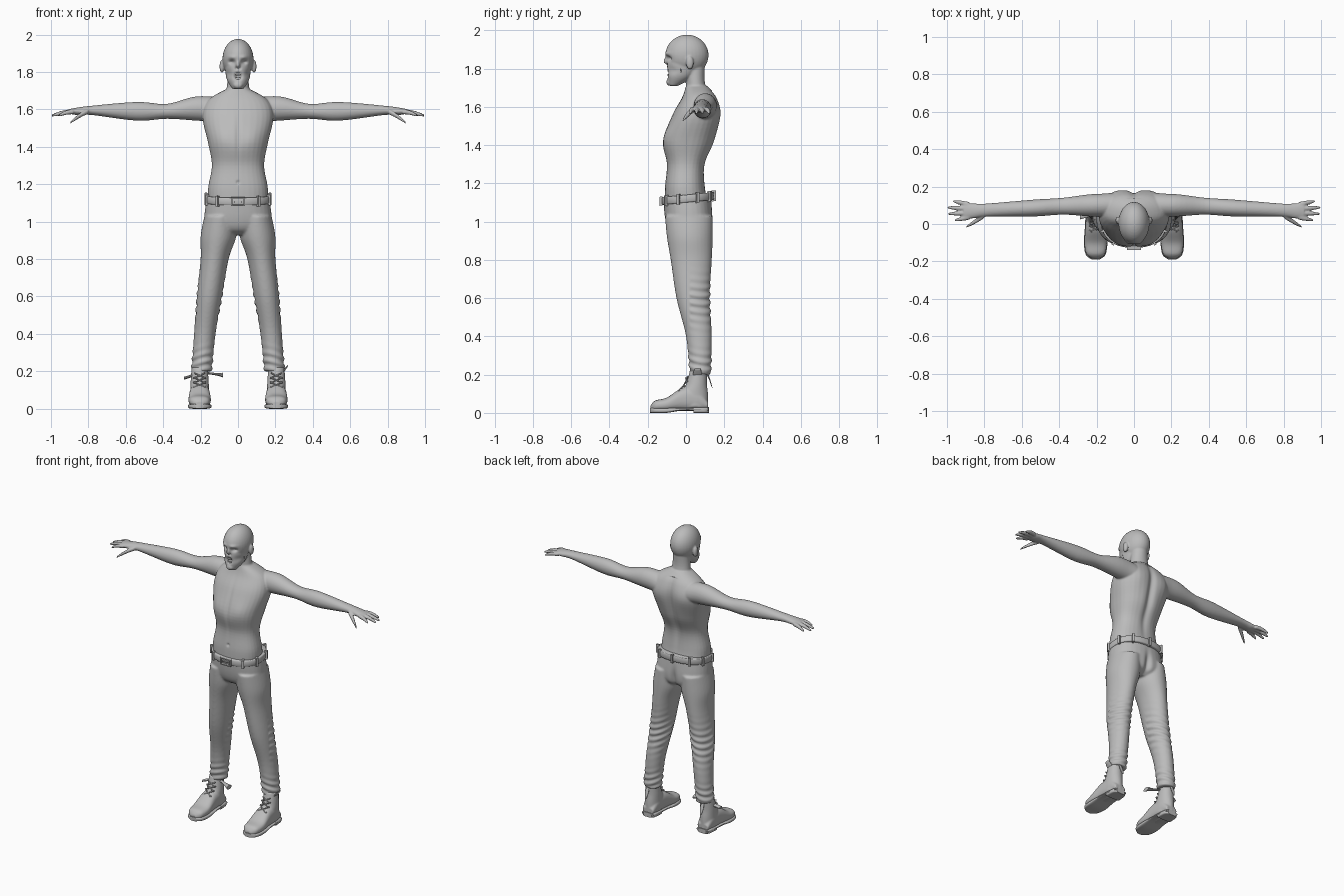
import bpy, bmesh, math
from mathutils import Matrix, Vector

default = bpy.data.objects.get("Cube")
if default:
    bpy.data.objects.remove(default, do_unlink=True)

grey = bpy.data.materials.new("plain grey")
grey.use_nodes = True
colour = (0.5, 0.5, 0.5, 1)
grey.diffuse_color = colour
for node in grey.node_tree.nodes:
    if node.type == 'BSDF_PRINCIPLED':
        node.inputs["Base Color"].default_value = colour

place = {'x': lambda along, a, b: (along, a, b),
         'y': lambda along, a, b: (a, along, b),
         'z': lambda along, a, b: (a, b, along)}


def spline(before, start, end, after, u):
    """Smooth blend from start to end, value by value."""
    blended = []
    for p, q, r, s in zip(before, start, end, after):
        linear = (r - p) * u
        square = (2 * p - 5 * q + 4 * r - s) * u * u
        cubic = (3 * q - p - 3 * r + s) * u ** 3
        blended.append(q + (linear + square + cubic) / 2)
    return blended


def rounded(angle, power):
    """Point on a unit circle that gets squarer as the power falls."""
    return [math.copysign(abs(value) ** power, value)
            for value in (math.cos(angle), math.sin(angle))]


def loft(bm, axis, rings, power=1, sides=32, steps=6):
    """Skin rings of (position, low a, high a, low b, high b) along an axis."""
    last = len(rings) - 1
    sections = [spline(rings[max(i - 1, 0)], rings[i], rings[i + 1],
                       rings[min(i + 2, last)], step / steps)
                for i in range(last) for step in range(steps)]
    sections.append(rings[-1])
    loops = []
    for along, a_low, a_high, b_low, b_high in sections:
        loop = []
        for side in range(sides):
            a, b = rounded(math.tau * (side + 0.5) / sides, power)
            a = (a_low + a_high + (a_high - a_low) * a) / 2
            b = (b_low + b_high + (b_high - b_low) * b) / 2
            loop.append(bm.verts.new(place[axis](along, a, b)))
        loops.append(loop)
    for low, high in zip(loops, loops[1:]):
        for side in range(sides):
            before = side - 1
            bm.faces.new((low[before], low[side], high[side], high[before]))
    bm.faces.new(loops[0])
    bm.faces.new(loops[-1])


def even(centre, *rings):
    """Rings given by a half width about a centre line."""
    return [(along, centre - half, centre + half, low, high)
            for along, half, low, high in rings]


def tube(bm, start, end, thick, tip, wide=1, arch=0):
    """Tapered, optionally flat and arched tube running mostly sideways."""
    start, end = Vector(start), Vector(end)
    rings = []
    for step in range(6):
        u = step / 5
        c = start.lerp(end, u)
        r = thick + (tip - thick) * u ** 3
        z = c.z + arch * math.sin(math.pi * u)
        rings.append((c.x, c.y - r * wide, c.y + r * wide, z - r, z + r))
    loft(bm, 'x', rings, sides=12, steps=2)


def ball(bm, centre, size):
    matrix = Matrix.Translation(centre) @ Matrix.Diagonal((*size, 1))
    bmesh.ops.create_uvsphere(bm, u_segments=32, v_segments=20, radius=1, matrix=matrix)


def box(bm, centre, size, turn=0):
    matrix = (Matrix.Translation(centre) @ Matrix.Rotation(turn, 4, 'Z')
              @ Matrix.Diagonal((*size, 1)))
    bmesh.ops.create_cube(bm, size=1, matrix=matrix)


def mirror(bm):
    everything = bm.verts[:] + bm.edges[:] + bm.faces[:]
    for item in bmesh.ops.duplicate(bm, geom=everything)["geom"]:
        if isinstance(item, bmesh.types.BMVert):
            item.co.x = -item.co.x


def finish(name, bm, voxel=None):
    """Make the object; with a voxel size, fuse overlapping pieces into one skin."""
    bmesh.ops.recalc_face_normals(bm, faces=bm.faces[:])
    mesh = bpy.data.meshes.new(name)
    bm.to_mesh(mesh)
    bm.free()
    obj = bpy.data.objects.new(name, mesh)
    bpy.context.collection.objects.link(obj)
    if voxel:
        fuse = obj.modifiers.new("fuse", 'REMESH')
        fuse.mode = 'VOXEL'
        fuse.voxel_size = voxel
        soften = obj.modifiers.new("soften", 'SMOOTH')
        soften.iterations = 5
        graph = bpy.context.evaluated_depsgraph_get()
        mesh = bpy.data.meshes.new_from_object(obj.evaluated_get(graph))
        obj.modifiers.clear()
        obj.data = mesh
    mesh.shade_smooth()
    if not voxel:
        mesh.set_sharp_from_angle(angle=math.radians(40))
    mesh.materials.clear()
    mesh.materials.append(grey)
    return obj


def bump(u, v):
    return math.exp(-u * u - v * v)


# Arms, hands and ears, then mirrored
bm = bmesh.new()
loft(bm, 'x', [(.06, .04, .16, 1.53, 1.66), (.22, .04, .16, 1.54, 1.67),
               (.38, .05, .14, 1.55, 1.63), (.54, .04, .13, 1.54, 1.64),
               (.78, .04, .11, 1.57, 1.62), (.86, .03, .11, 1.57, 1.61),
               (.91, .03, .11, 1.58, 1.6)])
for i in range(4):
    reach = 1 - .016 * (i - 1.6) ** 2
    tube(bm, (.88, .036 + .023 * i, 1.587), (reach, .02 + .034 * i, 1.566), .013, .006, arch=.006)
tube(bm, (.8, .045, 1.59), (.895, -.015, 1.53), .014, .006, arch=.006)
ball(bm, (.086, .02, 1.83), (.013, .02, .035))
mirror(bm)

# Torso, neck and head, fused with the arms
loft(bm, 'z', even(0, (1.08, .16, -.11, .12), (1.18, .16, -.11, .1), (1.3, .14, -.1, .1),
                   (1.42, .16, -.12, .15), (1.56, .19, -.07, .18),
                   (1.65, .16, -.02, .16), (1.71, .06, 0, .11)), .85)
loft(bm, 'z', even(0, (1.6, .08, 0, .15), (1.72, .06, 0, .1), (1.83, .05, 0, .1)))
ball(bm, (0, .005, 1.87), (.083, .113, .107))
loft(bm, 'z', even(0, (1.71, .03, -.09, -.04), (1.76, .06, -.1, .04),
                   (1.83, .07, -.1, .08), (1.9, .07, -.09, .08)), .9)
ball(bm, (0, -.1, 1.84), (.011, .017, .024))
ball(bm, (0, -.09, 1.73), (.025, .013, .018))
body = finish("body", bm, .005)

# Carved eyes, nostrils, mouth, cheeks and brows: side, height, width, tall, depth
dents = [(.033, 1.853, .017, .012, .02), (.008, 1.82, .007, .008, .012),
         (0, 1.777, .018, .018, .026), (.055, 1.79, .02, .02, .01),
         (.033, 1.88, .02, .01, -.007)]
# Spine groove, shoulder blades, chest and navel
for v in body.data.vertices:
    x, y, z = abs(v.co.x), v.co.y, v.co.z
    if z > 1.715 and y < -.03:
        v.co.y += sum(depth * bump((x - side) / width, (z - height) / tall)
                      for side, height, width, tall, depth in dents)
    elif x < .3 and y > .06 and z < 1.68:
        v.co.y += .008 * bump((x - .1) / .05, (z - 1.56) / .07)
        v.co.y -= .02 * bump(x / .025, (z - 1.47) / .2)
    elif x < .3 and y < 0:
        v.co.y -= .006 * bump((x - .08) / .05, (z - 1.45) / .05)
        v.co.y += .006 * bump(x / .012, (z - 1.45) / .12)
        v.co.y += .008 * bump(x / .008, (z - 1.21) / .009)

# Teeth
bm = bmesh.new()
for i in range(-2, 3):
    for height in (1.766, 1.789):
        box(bm, (i * .0056, -.092, height), (.005, .008, .01))
finish("teeth", bm)

# Trousers
bm = bmesh.new()
loft(bm, 'z', [(1.03, .01, .18, -.11, .14), (.92, .01, .2, -.1, .14), (.8, .05, .2, -.08, .135),
               (.6, .085, .22, -.05, .125), (.4, .12, .235, 0, .135), (.2, .14, .25, .02, .13)])
mirror(bm)
loft(bm, 'z', even(0, (1.13, .167, -.12, .13), (1.02, .18, -.11, .14),
                   (.96, .16, -.09, .13), (.93, .09, -.05, .09)), .85)
trousers = finish("trousers", bm, .007)
# Seat cleft, and cloth folds around the knees and hems
for v in trousers.data.vertices:
    x, y, z = abs(v.co.x), v.co.y, v.co.z
    if y > 0:
        v.co.y -= .02 * bump(x / .02, (z - .98) / .07)
    fold = bump(0, (z - .58) / .1) * (y > .02) + bump(0, (z - .25) / .06)
    v.co += Vector(v.normal) * .004 * fold * math.sin(z * 150 + x * 40 + y * 25)

# Belt with loops and buckle, a little higher at the back
bm = bmesh.new()
waist, depth, level = .175, .137, 1.12
loft(bm, 'z', even(0, *[(level + rise, waist - trim, .01 - depth + trim, .01 + depth - trim)
                        for rise, trim in ((-.02, .004), (-.014, 0), (.014, 0), (.02, .004))]),
     .87, sides=48, steps=2)
for i in range(10):
    angle = math.radians(36 * i + 18)
    if i != 7:
        c, s = rounded(angle, .87)
        box(bm, (waist * c, .01 + depth * s, level), (.014, .02, .056),
            math.atan2(depth * math.cos(angle), -waist * math.sin(angle)))
for side in (-1, 1):
    box(bm, (side * .034, -.13, level), (.008, .016, .046))
    box(bm, (0, -.13, level + side * .02), (.07, .016, .007))
box(bm, (0, -.13, level), (.045, .01, .007))
for v in bm.verts:
    v.co.z += v.co.y / 10
finish("belt", bm)

# Boots
foot = .205
foot_rings = even(foot, (.115, .04, .02, .06), (.06, .05, .01, .13), (-.02, .055, .01, .13),
                  (-.1, .06, .01, .08), (-.16, .05, .01, .065), (-.185, .02, .01, .04))
bm = bmesh.new()
loft(bm, 'z', even(foot, (.03, .05, -.03, .117), (.1, .05, -.03, .115),
                   (.15, .048, 0, .11), (.22, .043, .02, .11)))
loft(bm, 'y', foot_rings, .8)
mirror(bm)
finish("boots", bm, .005)

# Soles with heels, following the outline of the boots
bm = bmesh.new()
loft(bm, 'y', [(y * 1.02, left - .003, right + .003, .012 if y > -.03 else 0, .026)
               for y, left, right, low, high in foot_rings], .5)
loft(bm, 'y', even(foot, (.12, .03, 0, .03), (.1, .047, 0, .03), (.04, .053, 0, .03)), .4)
mirror(bm)
finish("soles", bm)

# Laces: crossed strands up the front of each boot, and a pull tab behind
bm = bmesh.new()
path = [(-.07, .09), (-.04, .115), (-.014, .14), (0, .165), (.01, .19)]
for (y, z), (next_y, next_z) in zip(path, path[1:]):
    for side in (-1, 1):
        tube(bm, (foot - side * .028, y, z), (foot + side * .028, next_y, next_z), .004, .004)
        ball(bm, (foot + side * .03, y + .005, z), (.005, .006, .005))
loft(bm, 'z', even(foot, (.2, .01, .108, .118), (.17, .013, .122, .128), (.13, .005, .136, .139)))
mirror(bm)
finish("laces", bm)

# Loose torn flaps at the ankles
bm = bmesh.new()
tube(bm, (-.16, .05, .19), (-.08, .02, .18), .006, .013, wide=2)
tube(bm, (-.235, .055, .18), (-.288, .04, .163), .008, .008, wide=2)
tube(bm, (.235, .06, .19), (.266, .06, .23), .008, .005, wide=3)
finish("ankle_flaps", bm)
